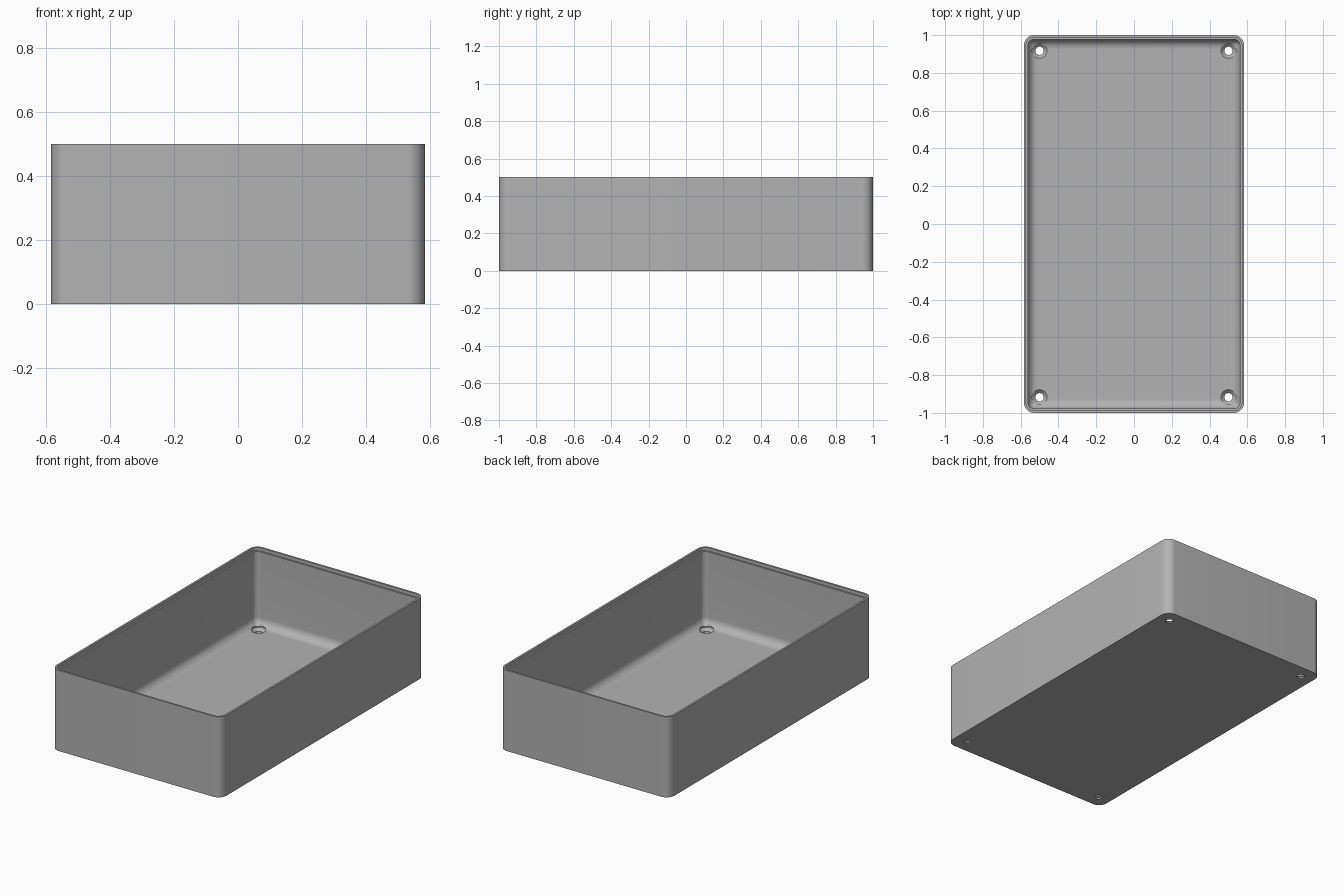
import bpy, bmesh, math
from mathutils import Vector

if "Cube" in bpy.data.objects:
    bpy.data.objects.remove(bpy.data.objects["Cube"], do_unlink=True)

HX, HY, H = 0.583, 1.0, 0.5      # half width, half length, height
CORNER, STEPS = 0.055, 10        # outer corner radius, segments per corner
LIP, WALL, FLOOR, FILLET = 0.012, 0.022, 0.025, 0.05

grey = bpy.data.materials.new("plain grey")
grey.use_nodes = True
colour = (0.45, 0.45, 0.45, 1)
grey.diffuse_color = colour
grey.node_tree.nodes["Principled BSDF"].inputs["Base Color"].default_value = colour


def rounded_loop(bm, inset, z):
    """Ring of vertices around a rounded rectangle."""
    r = max(CORNER - inset, 0.006)
    ring = []
    for k, (sx, sy) in enumerate([(1, 1), (-1, 1), (-1, -1), (1, -1)]):
        cx, cy = sx * (HX - inset - r), sy * (HY - inset - r)
        for i in range(STEPS + 1):
            a = (k + i / STEPS) * math.pi / 2
            ring.append(bm.verts.new((cx + r * math.cos(a), cy + r * math.sin(a), z)))
    return ring


def circle_loop(bm, x, y, radius, z, n=32):
    return [bm.verts.new((x + radius * math.cos(math.tau * i / n),
                          y + radius * math.sin(math.tau * i / n), z)) for i in range(n)]


def skin(bm, rings):
    """Closed solid through a stack of rings."""
    for a, b in zip(rings, rings[1:]):
        for i in range(len(a)):
            j = (i + 1) % len(a)
            bm.faces.new((a[i], a[j], b[j], b[i]))
    bm.faces.new(rings[0][::-1])
    bm.faces.new(rings[-1])
    bmesh.ops.recalc_face_normals(bm, faces=bm.faces)


def make_object(name, bm):
    mesh = bpy.data.meshes.new(name)
    bm.to_mesh(mesh)
    bm.free()
    obj = bpy.data.objects.new(name, mesh)
    bpy.context.collection.objects.link(obj)
    mesh.materials.append(grey)
    return obj


# Tray: outer wall, stepped rim, inner wall, rounded floor edge
profile = [(0, 0), (0, H), (LIP, H), (LIP, H - 0.02), (WALL, H - 0.02)]
for i in range(9):
    a = i / 8 * math.pi / 2
    profile.append((WALL + FILLET * (1 - math.cos(a)),
                    FLOOR + FILLET * (1 - math.sin(a))))
bm = bmesh.new()
skin(bm, [rounded_loop(bm, inset, z) for inset, z in profile])
tray = make_object("tray", bm)

# Countersunk screw holes in the four corners
bm = bmesh.new()
for sx in (-1, 1):
    for sy in (-1, 1):
        steps = [(0.022, -0.05), (0.022, 0.008), (0.04, FLOOR), (0.04, 0.12)]
        skin(bm, [circle_loop(bm, sx * 0.5, sy * 0.917, r, z) for r, z in steps])
cutter = make_object("hole_cutter", bm)

cut = tray.modifiers.new("screw holes", "BOOLEAN")
cut.operation = "DIFFERENCE"
cut.solver = "EXACT"
cut.object = cutter
bpy.ops.object.select_all(action="DESELECT")
tray.select_set(True)
bpy.context.view_layer.objects.active = tray
bpy.ops.object.modifier_apply(modifier=cut.name)
bpy.data.objects.remove(cutter, do_unlink=True)
bpy.ops.object.shade_smooth_by_angle(angle=math.radians(30))
